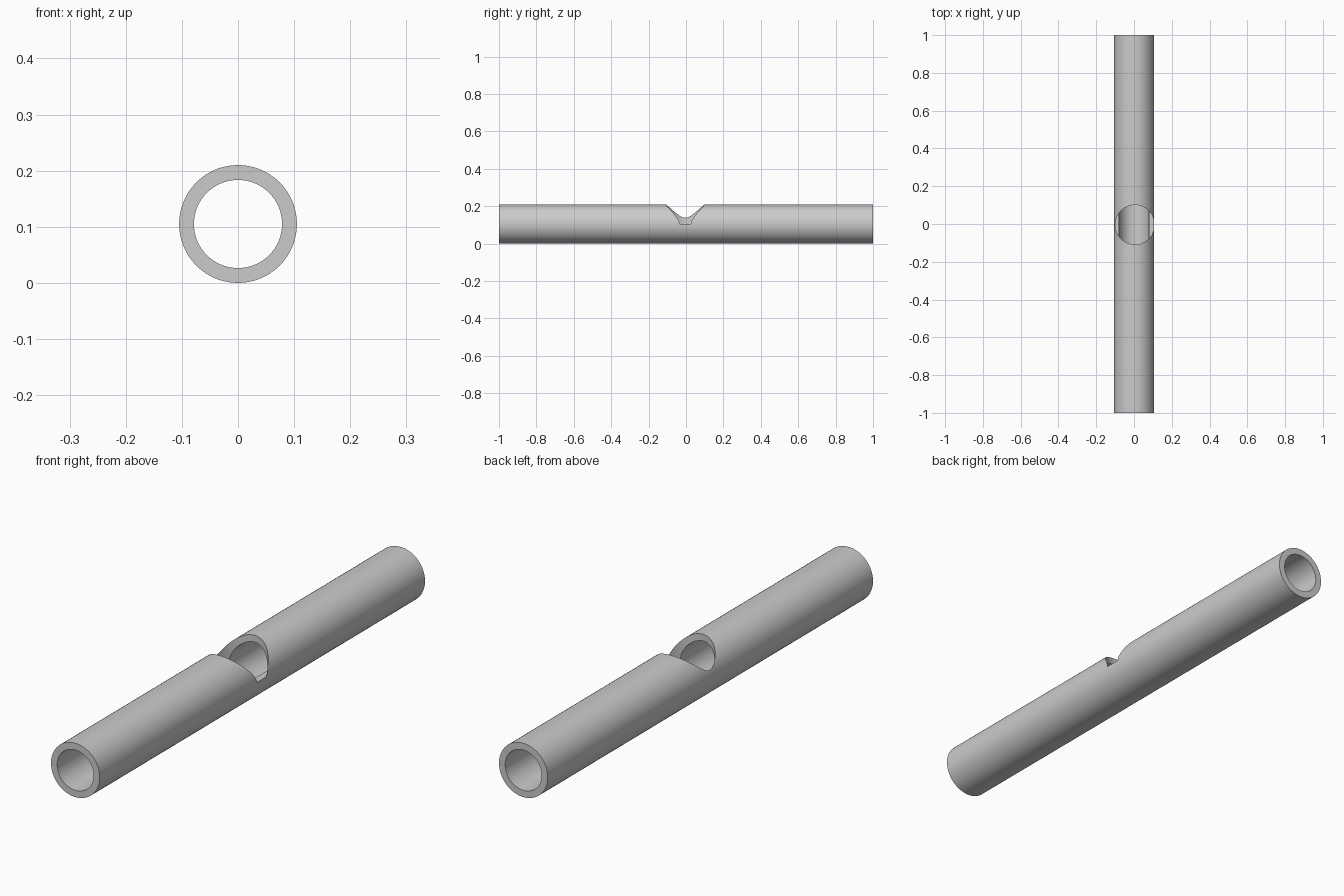
import bpy, bmesh, math

if "Cube" in bpy.data.objects:
    bpy.data.objects.remove(bpy.data.objects["Cube"])

R_OUT, R_IN, HALF, SIDES = 0.105, 0.0785, 1.0, 64


def finish(name, bm):
    bmesh.ops.recalc_face_normals(bm, faces=bm.faces)
    mesh = bpy.data.meshes.new(name)
    bm.to_mesh(mesh)
    bm.free()
    obj = bpy.data.objects.new(name, mesh)
    bpy.context.collection.objects.link(obj)
    return obj


# Hollow pipe lying along y: four rings joined in a closed loop
bm = bmesh.new()
rings = []
for r, y in ((R_OUT, -HALF), (R_OUT, HALF), (R_IN, HALF), (R_IN, -HALF)):
    angles = [2 * math.pi * i / SIDES for i in range(SIDES)]
    rings.append([bm.verts.new((r * math.cos(a), y, R_OUT + r * math.sin(a))) for a in angles])
for k in range(4):
    a, b = rings[k], rings[(k + 1) % 4]
    for i in range(SIDES):
        j = (i + 1) % SIDES
        bm.faces.new((a[i], a[j], b[j], b[i]))
pipe = finish("pipe", bm)

# Vertical cylinder, slightly off centre, that cuts the saddle notch
bm = bmesh.new()
bmesh.ops.create_cone(bm, cap_ends=True, segments=SIDES, radius1=0.1045, radius2=0.1045, depth=0.3)
bmesh.ops.translate(bm, verts=bm.verts, vec=(0.005, -0.004, 0.1055 + 0.15))
cutter = finish("notch_cutter", bm)

# Cut the notch, then remove the helper
mod = pipe.modifiers.new("notch", 'BOOLEAN')
mod.operation = 'DIFFERENCE'
mod.solver = 'EXACT'
mod.object = cutter
bpy.context.view_layer.objects.active = pipe
bpy.ops.object.modifier_apply(modifier=mod.name)
bpy.data.objects.remove(cutter)
